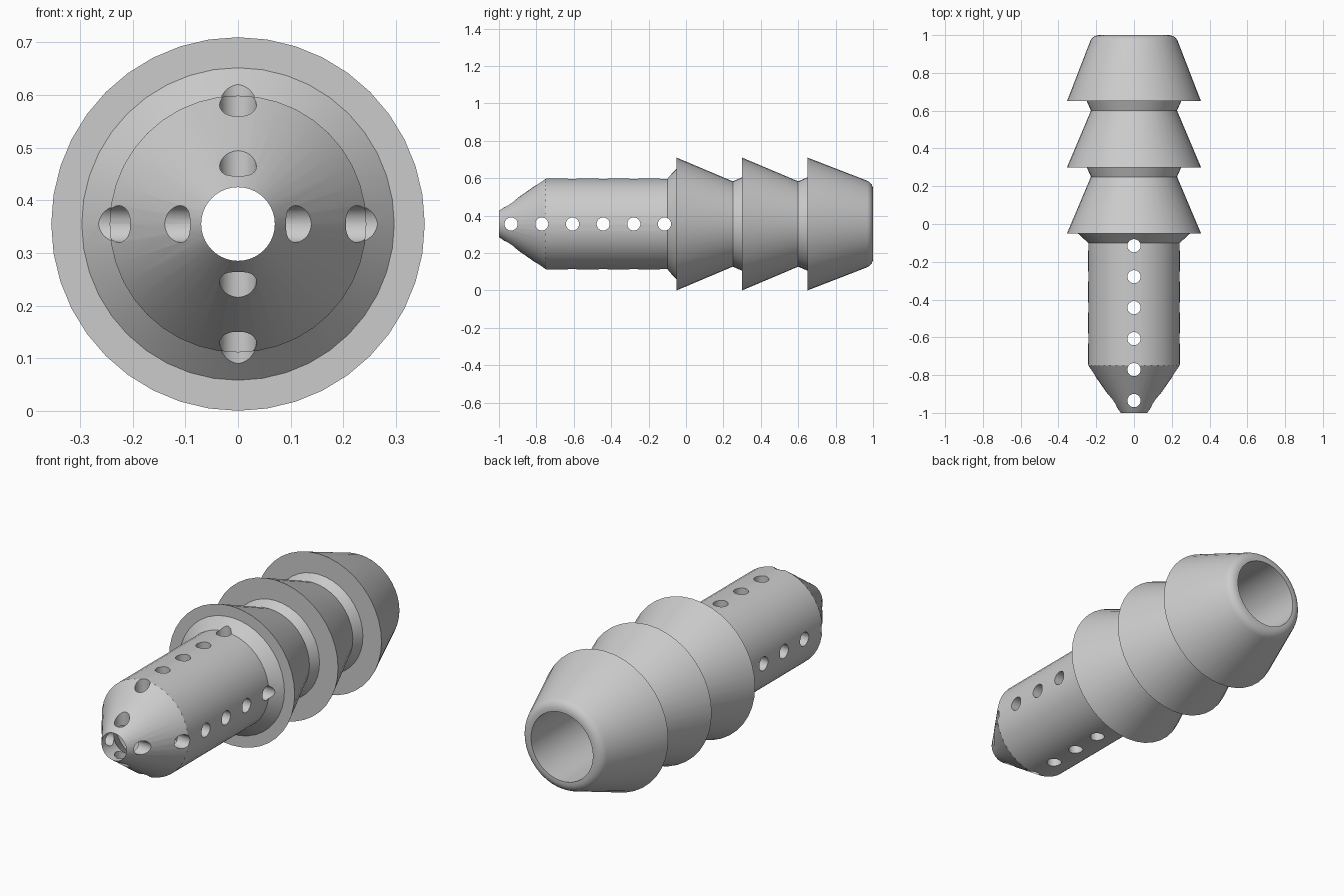
import bpy, bmesh
from math import pi, radians, sin, cos
from mathutils import Vector, Matrix

cube = bpy.data.objects.get("Cube")
if cube:
    bpy.data.objects.remove(cube, do_unlink=True)

AXIS_Z = 0.355      # height of the centre line
BARB_R = 0.355      # outer barb radius
SEGMENTS = 40

grey = bpy.data.materials.new("plain_grey")
grey.use_nodes = True
colour = (0.6, 0.6, 0.6, 1)
grey.diffuse_color = colour
grey.node_tree.nodes["Principled BSDF"].inputs["Base Color"].default_value = colour


def make_object(name, bm):
    bmesh.ops.recalc_face_normals(bm, faces=bm.faces)
    mesh = bpy.data.meshes.new(name)
    bm.to_mesh(mesh)
    bm.free()
    mesh.materials.append(grey)
    obj = bpy.data.objects.new(name, mesh)
    bpy.context.collection.objects.link(obj)
    return obj


def revolve(name, profile):
    """Spin a closed (y, radius) outline around the centre line."""
    bm = bmesh.new()
    verts = [bm.verts.new((0, y, AXIS_Z + r)) for y, r in profile]
    edges = [bm.edges.new((a, b)) for a, b in zip(verts, verts[1:] + verts[:1])]
    bmesh.ops.spin(bm, geom=verts + edges, cent=(0, 0, AXIS_Z), axis=(0, 1, 0),
                   angle=2 * pi, steps=SEGMENTS, use_merge=True)
    bmesh.ops.remove_doubles(bm, verts=bm.verts, dist=1e-5)
    return make_object(name, bm)


# Outline: pointed nose, straight tube, collar, three barbs, rounded rear lip
outline = [(-1, 0.07), (-0.75, 0.244), (-0.1, 0.244), (-0.05, 0.297)]
for start in (-0.05, 0.3):
    outline += [(start, BARB_R), (start + 0.3, 0.228), (start + 0.35, 0.25)]
outline.append((0.65, BARB_R))
for i in range(6):
    a = radians(22 + 68 * i / 5)
    outline.append((0.95 + 0.05 * sin(a), 0.185 + 0.05 * cos(a)))
# Bore, following the nose taper
outline += [(1, 0.175), (-0.75, 0.175), (-0.9, 0.07)]
body = revolve("barbed_nozzle", outline)


def hole_cutter(name, turn):
    """A row of round pins crossing the tube."""
    bm = bmesh.new()
    for i in range(6):
        place = Matrix.Translation((0, -0.935 + 0.164 * i, AXIS_Z))
        bmesh.ops.create_cone(bm, cap_ends=True, segments=24, radius1=0.035,
                              radius2=0.035, depth=1,
                              matrix=place @ Matrix.Rotation(turn, 4, "Y"))
    return make_object(name, bm)


# Drill the vertical and horizontal rows of through holes
bpy.ops.object.select_all(action="DESELECT")
bpy.context.view_layer.objects.active = body
body.select_set(True)
for name, turn in (("vertical_holes", 0), ("side_holes", pi / 2)):
    cutter = hole_cutter(name, turn)
    cutter.hide_render = True
    cut = body.modifiers.new(name, "BOOLEAN")
    cut.operation = "DIFFERENCE"
    cut.solver = "EXACT"
    cut.object = cutter
    bpy.ops.object.modifier_apply(modifier=cut.name)
    bpy.data.objects.remove(cutter, do_unlink=True)

bpy.ops.object.shade_smooth_by_angle(angle=radians(30))
